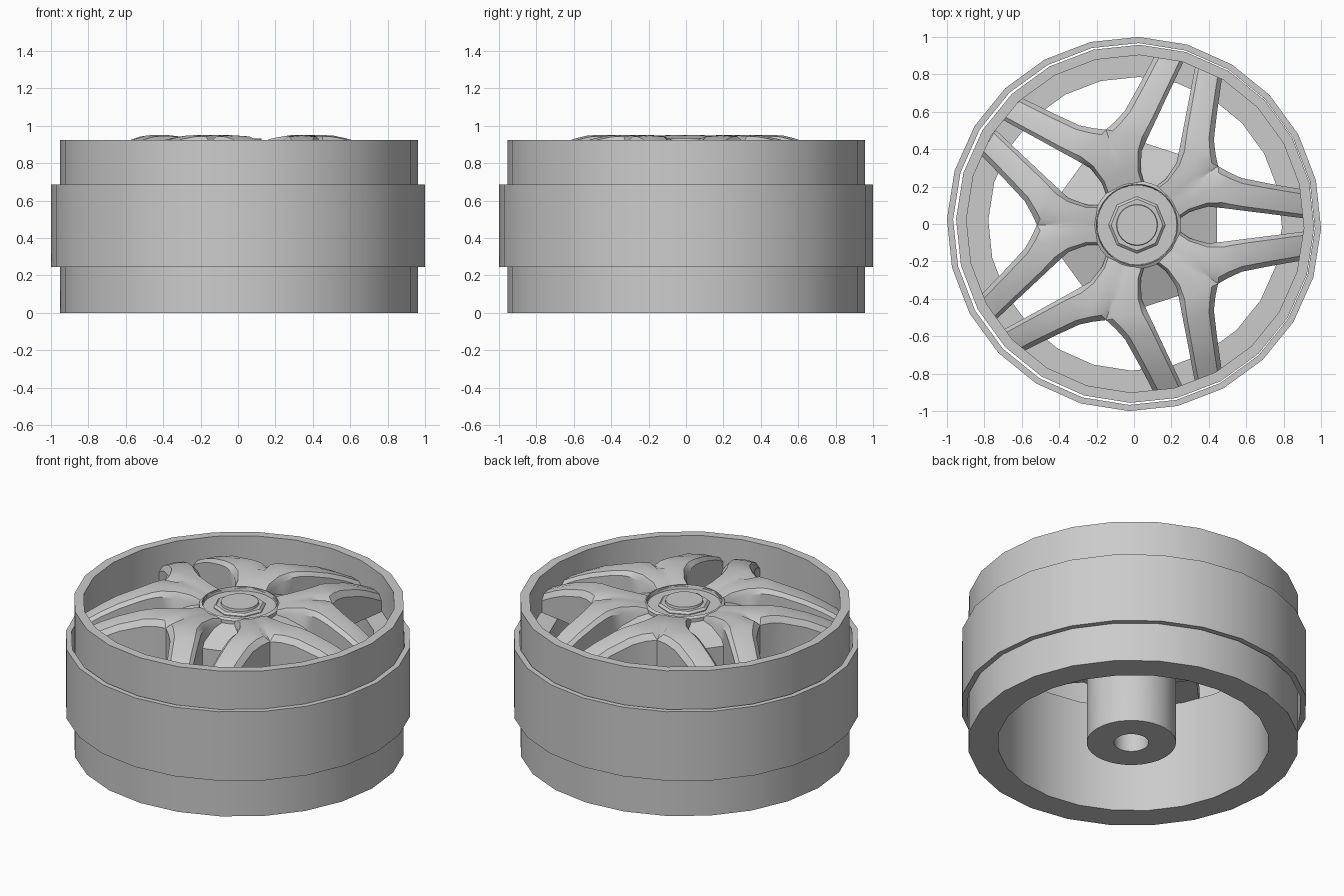
import bpy, bmesh, math
from mathutils import Matrix, Vector

cube = bpy.data.objects.get("Cube")
if cube:
    bpy.data.objects.remove(cube, do_unlink=True)

grey = bpy.data.materials.new("light_grey")
grey.use_nodes = True
grey.diffuse_color = (0.6, 0.6, 0.6, 1)
grey.node_tree.nodes["Principled BSDF"].inputs["Base Color"].default_value = (0.6, 0.6, 0.6, 1)

RIM_CENTRE = (0.006, 0.001, 0)
HUB_CENTRE = (0.016, -0.005, 0)


def finish(bm, name, location, angle=32):
    bmesh.ops.remove_doubles(bm, verts=bm.verts, dist=0.0005)
    bmesh.ops.recalc_face_normals(bm, faces=bm.faces)
    mesh = bpy.data.meshes.new(name)
    bm.to_mesh(mesh)
    bm.free()
    mesh.materials.append(grey)
    obj = bpy.data.objects.new(name, mesh)
    obj.location = location
    bpy.context.collection.objects.link(obj)
    bpy.ops.object.select_all(action='DESELECT')
    obj.select_set(True)
    bpy.context.view_layer.objects.active = obj
    bpy.ops.object.shade_smooth_by_angle(angle=math.radians(angle))
    return obj


def lathe(name, profile, sides, location, closed=True, turn=0, angle=32):
    """Spin an (r, z) profile around the upright axis."""
    bm = bmesh.new()
    rot = Matrix.Rotation(math.radians(turn), 3, 'Z')
    verts = [bm.verts.new(rot @ Vector((r, 0, z))) for r, z in profile]
    pairs = list(zip(verts, verts[1:]))
    if closed:
        pairs.append((verts[-1], verts[0]))
    edges = [bm.edges.new(p) for p in pairs]
    bmesh.ops.spin(bm, geom=verts + edges, axis=(0, 0, 1), cent=(0, 0, 0),
                   angle=math.tau, steps=sides)
    return finish(bm, name, location, angle)


# Barrel of the rim with an inner step, and the loose band around it
lathe("rim_barrel", [(0.785, 0), (0.957, 0), (0.957, 0.925), (0.902, 0.925),
                     (0.902, 0.69), (0.785, 0.69)], 24, RIM_CENTRE, turn=-1.5)
lathe("outer_band", [(0.967, 0.245), (1, 0.245), (1, 0.685), (0.967, 0.685)],
      24, (0, 0, 0), turn=-1.5)

# Hub with the axle hole below and the bolt recess above
lathe("hub", [(0, 0.55), (0.1, 0.55), (0.1, 0), (0.258, 0), (0.258, 0.62),
              (0.235, 0.66), (0.235, 0.915), (0.218, 0.925), (0.205, 0.865),
              (0, 0.865)], 32, HUB_CENTRE, closed=False)
lathe("centre_bolt", [(0, 0.86), (0.152, 0.86), (0.152, 0.905), (0.138, 0.918), (0, 0.918)],
      8, HUB_CENTRE, closed=False, angle=10)
lathe("bolt_cap", [(0, 0.91), (0.112, 0.91), (0.108, 0.932), (0, 0.932)],
      24, HUB_CENTRE, closed=False)

# Five-sided plate filling the gaps near the hub
lathe("hub_plate", [(0, 0.62), (0.53, 0.62), (0.53, 0.81), (0.27, 0.9), (0, 0.9)],
      5, HUB_CENTRE, closed=False, turn=36, angle=20)

# Forked spokes: half a fork is lofted, mirrored, then repeated five times
C36, S36 = math.cos(math.radians(36)), math.sin(math.radians(36))


def on_axis(r):
    return (r * C36, r * S36)


# gap-side point, fork-side point, top height, gap drop, fork drop
STATIONS = [((0.215, 0.025), on_axis(0.218), 0.918, 0.02, 0),
            ((0.28, 0.07), on_axis(0.31), 0.938, 0.045, 0),
            ((0.38, 0.098), on_axis(0.41), 0.95, 0.04, 0),
            ((0.46, 0.09), on_axis(0.535), 0.95, 0.03, 0.04),
            ((0.50, 0.085), (0.49, 0.282), 0.947, 0.03, 0.04),
            ((0.57, 0.076), (0.56, 0.25), 0.932, 0.03, 0.04),
            ((0.70, 0.06), (0.70, 0.222), 0.89, 0.03, 0.04),
            ((0.80, 0.047), (0.79, 0.206), 0.848, 0.03, 0.04),
            ((0.91, 0.033), (0.895, 0.188), 0.79, 0.03, 0.04)]
FORK = 3
UNDER = 0.69
COLUMNS = (0, 0.13, 0.5, 0.84, 1)


def half_fork(bm):
    rows = []
    for gap, fork, z, gap_drop, fork_drop in STATIONS:
        a, b = Vector((*gap, 0)), Vector((*fork, 0))
        heights = (z - gap_drop, z - 0.006, z, z - (0.006 if fork_drop else 0), z - fork_drop)
        top = [bm.verts.new(a.lerp(b, t) + Vector((0, 0, h)))
               for t, h in zip(COLUMNS, heights)]
        low = [bm.verts.new(p + Vector((0, 0, UNDER))) for p in (a, b)]
        rows.append((top, low))
    for i, ((t0, l0), (t1, l1)) in enumerate(zip(rows, rows[1:])):
        for j in range(len(COLUMNS) - 1):
            bm.faces.new((t0[j], t1[j], t1[j + 1], t0[j + 1]))
        bm.faces.new((l0[0], l1[0], t1[0], t0[0]))
        bm.faces.new((l0[0], l0[1], l1[1], l1[0]))
        if i >= FORK:
            bm.faces.new((t0[-1], t1[-1], l1[1], l0[1]))


bm = bmesh.new()
half_fork(bm)
# Reflect across the fork axis
turn = Matrix.Rotation(math.radians(36), 4, 'Z')
mirror = turn @ Matrix.Scale(-1, 4, (0, 1, 0)) @ turn.inverted()
copy = bmesh.ops.duplicate(bm, geom=bm.verts[:] + bm.edges[:] + bm.faces[:])["geom"]
bmesh.ops.transform(bm, matrix=mirror,
                    verts=[v for v in copy if isinstance(v, bmesh.types.BMVert)])
fork_geom = bm.verts[:] + bm.edges[:] + bm.faces[:]
for k in range(1, 5):
    copy = bmesh.ops.duplicate(bm, geom=fork_geom)["geom"]
    bmesh.ops.rotate(bm, cent=(0, 0, 0), matrix=Matrix.Rotation(math.radians(72 * k), 3, 'Z'),
                     verts=[v for v in copy if isinstance(v, bmesh.types.BMVert)])
finish(bm, "forked_spokes", HUB_CENTRE, 35)
